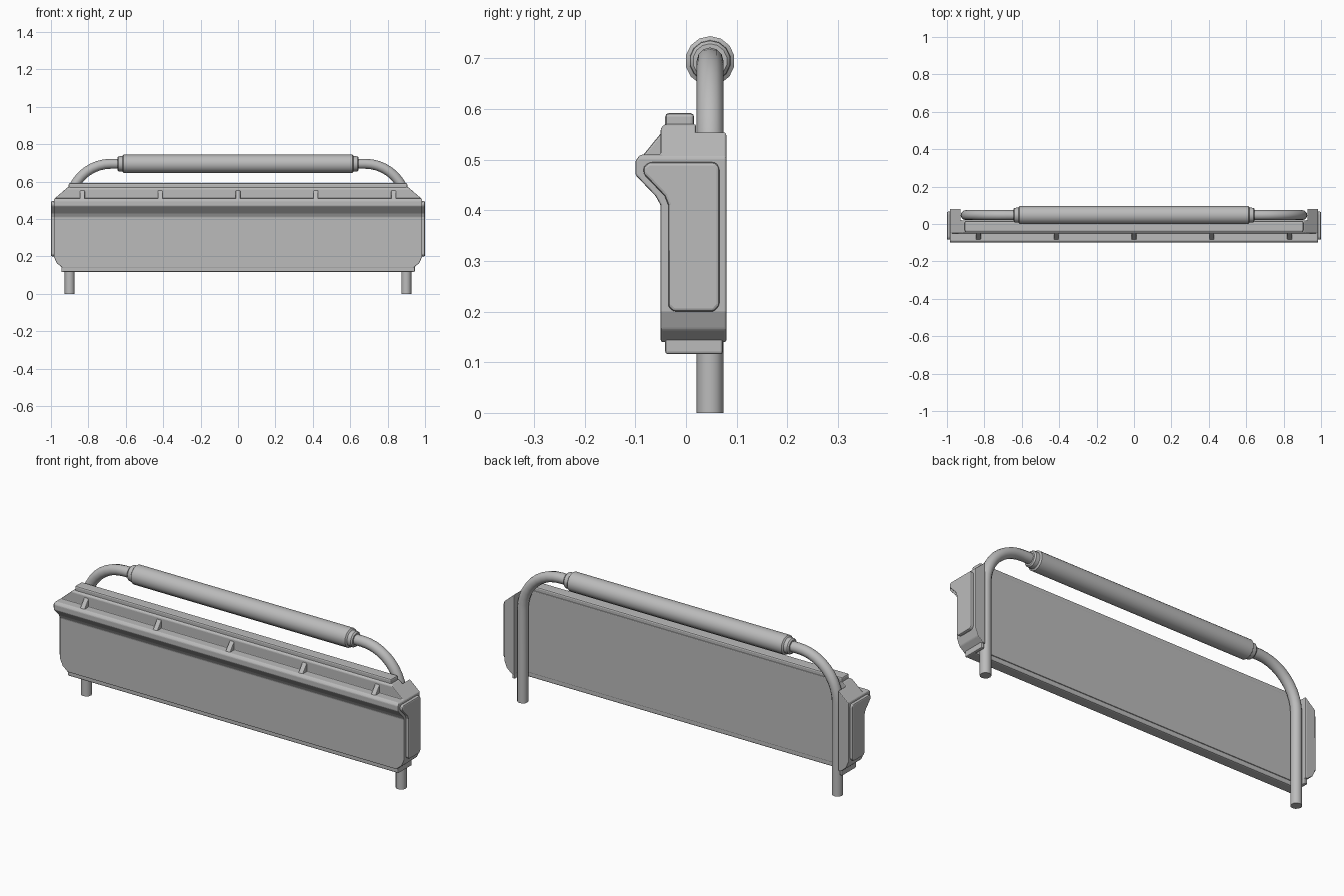
import bpy, bmesh, math
from mathutils import Vector, Matrix

cube = bpy.data.objects.get("Cube")
if cube:
    bpy.data.objects.remove(cube, do_unlink=True)

grey = bpy.data.materials.new("plain grey")
grey.use_nodes = True
grey.diffuse_color = (0.5, 0.5, 0.5, 1)
grey.node_tree.nodes["Principled BSDF"].inputs["Base Color"].default_value = (0.5, 0.5, 0.5, 1)


def finish(bm, name, bevel=0.0):
    bmesh.ops.recalc_face_normals(bm, faces=bm.faces[:])
    mesh = bpy.data.meshes.new(name)
    bm.to_mesh(mesh)
    bm.free()
    mesh.materials.append(grey)
    obj = bpy.data.objects.new(name, mesh)
    bpy.context.collection.objects.link(obj)
    if bevel:
        add_bevel(obj, bevel)
    return obj


def add_bevel(obj, width):
    mod = obj.modifiers.new("soft edges", "BEVEL")
    mod.width = width
    mod.segments = 2
    mod.limit_method = "ANGLE"
    mod.angle_limit = math.radians(25)


def prism(profile, x0, x1):
    """Extrude a (y, z) profile along x."""
    bm = bmesh.new()
    face = bm.faces.new([bm.verts.new((x0, y, z)) for y, z in profile])
    ext = bmesh.ops.extrude_face_region(bm, geom=[face])
    verts = [v for v in ext["geom"] if isinstance(v, bmesh.types.BMVert)]
    bmesh.ops.translate(bm, verts=verts, vec=(x1 - x0, 0, 0))
    return bm


def rect(y0, y1, z0, z1):
    return [(y0, z0), (y0, z1), (y1, z1), (y1, z0)]


def clip(bm, a, b):
    """Slice off both ends beyond the x-z line from a up to b."""
    for s in (1, -1):
        normal = Vector((s * (b[1] - a[1]), 0, a[0] - b[0]))
        bmesh.ops.bisect_plane(bm, geom=bm.verts[:] + bm.edges[:] + bm.faces[:],
                               plane_co=(s * a[0], 0, a[1]), plane_no=normal, clear_outer=True)
        bmesh.ops.holes_fill(bm, edges=[e for e in bm.edges if e.is_boundary])


# Main body with a front ledge and cut corners
body_profile = [(-0.05, 0.14), (-0.05, 0.41), (-0.06, 0.428), (-0.1, 0.47), (-0.1, 0.498),
                (-0.09, 0.51), (-0.05, 0.51), (-0.05, 0.562), (-0.042, 0.57),
                (0.08, 0.57), (0.08, 0.14)]
bm = prism(body_profile, -0.985, 0.985)
clip(bm, (0.94, 0.14), (0.97, 0.165))
clip(bm, (0.97, 0.165), (0.985, 0.2))
clip(bm, (0.985, 0.505), (0.91, 0.57))
body = finish(bm, "body")

# Recess in the back, between the end blocks
cutter = finish(prism(rect(0.02, 0.2, 0.0, 0.8), -0.927, 0.927), "back_recess_cutter")
cutter.hide_render = True
cutter.hide_viewport = True
cutter.display_type = "WIRE"
cut = body.modifiers.new("back recess", "BOOLEAN")
cut.operation = "DIFFERENCE"
cut.solver = "EXACT"
cut.object = cutter
add_bevel(body, 0.005)

# Strips along the top and bottom
finish(prism(rect(-0.041, 0.016, 0.56, 0.592), -0.905, 0.905), "top_strip", 0.007)
finish(prism(rect(-0.041, 0.016, 0.116, 0.15), -0.945, 0.945), "bottom_strip", 0.007)

# Raised end plates and the feet below the end blocks
plate_profile = [(-0.035, 0.21), (-0.025, 0.2), (0.055, 0.2), (0.066, 0.212), (0.066, 0.485),
                 (0.058, 0.495), (-0.073, 0.495), (-0.084, 0.486), (-0.084, 0.472),
                 (-0.042, 0.428), (-0.035, 0.41)]
for side, s in (("left", 1), ("right", -1)):
    finish(prism(plate_profile, s * 0.96, s * 1.0), side + "_end_plate", 0.006)
    finish(prism(rect(-0.041, 0.073, 0.116, 0.16), s * 0.928, s * 0.945), side + "_end_foot", 0.005)

# Triangular ribs above the ledge
for i in range(-2, 3):
    x = i * 0.416
    finish(prism([(-0.045, 0.558), (-0.088, 0.505), (-0.045, 0.505)], x - 0.013, x + 0.013),
           "ledge_rib", 0.004)

# Bent handle tube, which also forms the two legs
half = [(0.9, 0.0), (0.9, 0.25)]
for i in range(11):
    a = math.pi / 2 * i / 10
    half.append((0.68 + 0.22 * math.cos(a), 0.475 + 0.22 * math.sin(a)))
path = half + [(-x, z) for x, z in reversed(half)]
curve = bpy.data.curves.new("handle_tube", "CURVE")
curve.dimensions = "3D"
curve.bevel_depth = 0.0265
curve.bevel_resolution = 4
curve.use_fill_caps = True
spline = curve.splines.new("POLY")
spline.points.add(len(path) - 1)
for p, (x, z) in zip(spline.points, path):
    p.co = (x, 0.0475, z, 1)
curve.materials.append(grey)
bpy.context.collection.objects.link(bpy.data.objects.new("handle_tube", curve))

# Grip sleeve with stepped collars, spun around the handle
bm = bmesh.new()
steps = [(0.645, 0.025), (0.645, 0.034), (0.638, 0.04), (0.618, 0.041), (0.612, 0.049)]
outline = steps + [(-x, r) for x, r in reversed(steps)]
verts = [bm.verts.new((x, 0.0475, 0.695 + r)) for x, r in outline]
edges = [bm.edges.new(pair) for pair in zip(verts, verts[1:])]
bmesh.ops.spin(bm, geom=verts + edges, cent=(0, 0.0475, 0.695), axis=(1, 0, 0),
               angle=math.tau, steps=14, use_duplicate=False)
bmesh.ops.remove_doubles(bm, verts=bm.verts[:], dist=0.0005)
grip = finish(bm, "grip_sleeve")
bpy.ops.object.select_all(action="DESELECT")
grip.select_set(True)
bpy.context.view_layer.objects.active = grip
bpy.ops.object.shade_smooth_by_angle(angle=math.radians(35))
